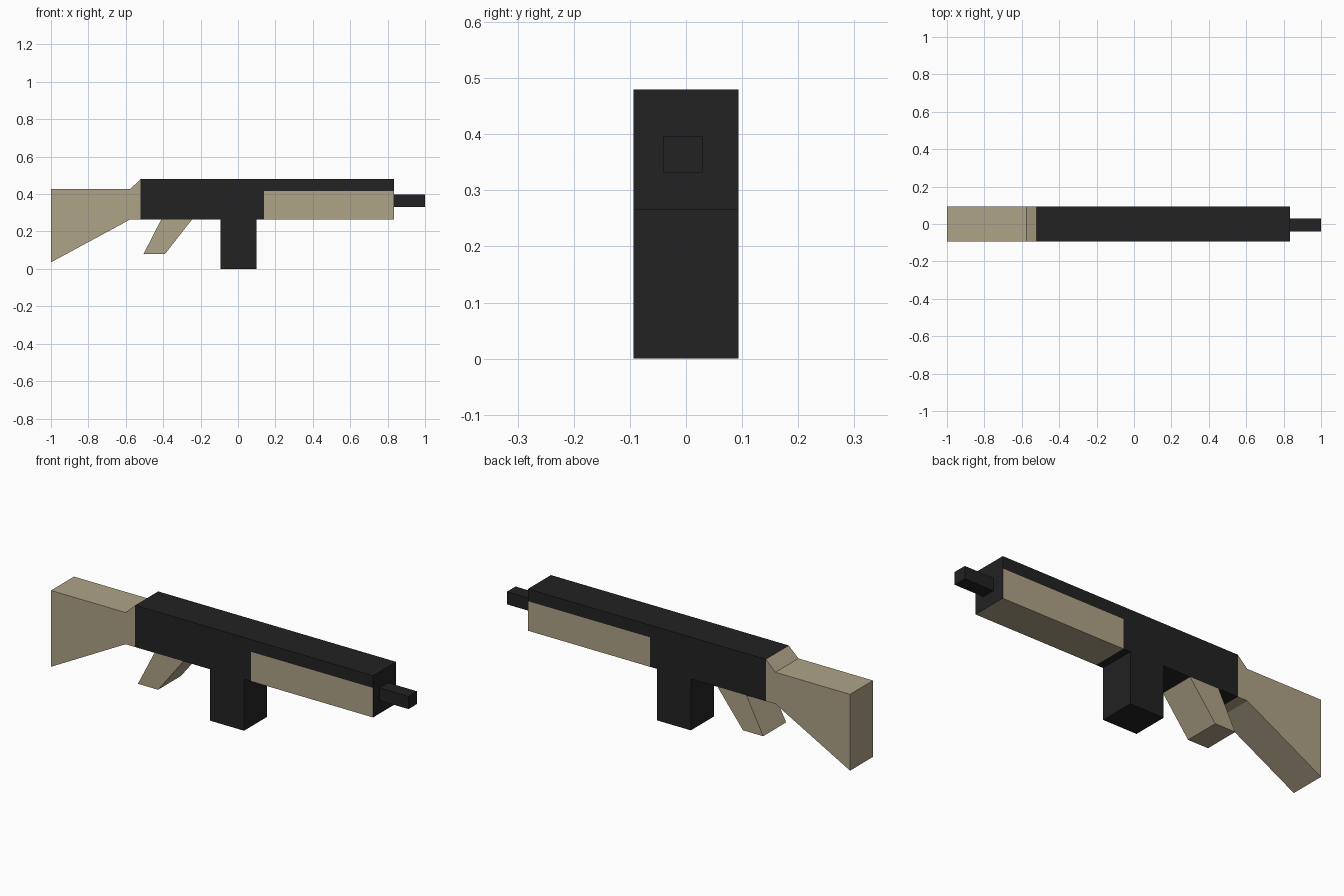
import bpy

if "Cube" in bpy.data.objects:
    bpy.data.objects.remove(bpy.data.objects["Cube"])


def material(name, rgb):
    m = bpy.data.materials.new(name)
    m.diffuse_color = (*rgb, 1.0)
    m.use_nodes = True
    m.node_tree.nodes["Principled BSDF"].inputs["Base Color"].default_value = m.diffuse_color
    return m


TAN = material("tan", (0.43, 0.366, 0.246))
BLACK = material("black", (0.016, 0.016, 0.016))
HALF = 0.0935  # half thickness of the body


def extrude(name, profile, mat, y0=-HALF, y1=HALF):
    """Extrude an x-z profile (counter-clockwise seen from the front) along y."""
    n = len(profile)
    verts = [(x, y, z) for y in (y0, y1) for x, z in profile]
    faces = [list(range(n)), list(range(2 * n - 1, n - 1, -1))]
    faces += [[i, i + n, (i + 1) % n + n, (i + 1) % n] for i in range(n)]
    me = bpy.data.meshes.new(name)
    me.from_pydata(verts, [], faces)
    me.materials.append(mat)
    me.update()
    ob = bpy.data.objects.new(name, me)
    bpy.context.collection.objects.link(ob)
    return ob


def box(name, x0, x1, z0, z1, mat, y0=-HALF, y1=HALF):
    return extrude(name, [(x0, z0), (x1, z0), (x1, z1), (x0, z1)], mat, y0, y1)


# Shoulder stock with a sloped neck
extrude("stock", [(-1, 0.035), (-0.575, 0.265), (-0.52, 0.265),
                  (-0.52, 0.48), (-0.575, 0.428), (-1, 0.428)], TAN)

# L-shaped receiver running over the handguard
extrude("receiver", [(-0.52, 0.265), (0.14, 0.265), (0.14, 0.417),
                     (0.835, 0.417), (0.835, 0.48), (-0.52, 0.48)], BLACK)

# Handguard: tan, with a black front end
guard = box("handguard", 0.14, 0.835, 0.265, 0.417, TAN)
guard.data.materials.append(BLACK)
for f in guard.data.polygons:
    if f.normal.x > 0.9:
        f.material_index = 1

# Slanted grip
extrude("grip", [(-0.505, 0.08), (-0.39, 0.08), (-0.245, 0.265), (-0.41, 0.265)], TAN)

# Magazine and square barrel
box("magazine", -0.093, 0.10, 0.0, 0.265, BLACK)
box("barrel", 0.835, 1.0, 0.332, 0.397, BLACK, -0.041, 0.029)
